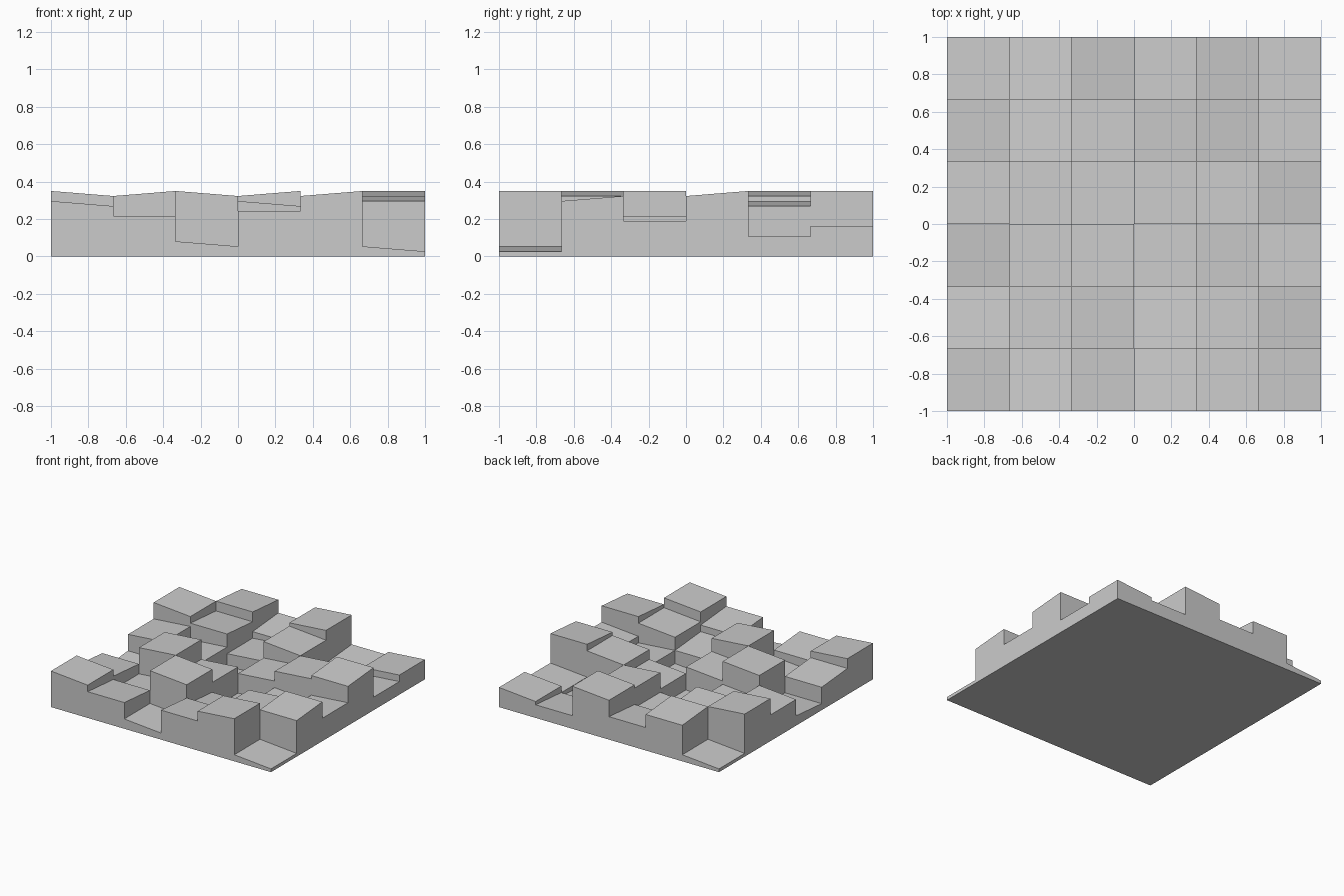
import bpy, bmesh
from mathutils import Vector

if "Cube" in bpy.data.objects:
    bpy.data.objects.remove(bpy.data.objects["Cube"])

N = 6
W = 2 / N
STEP = 0.35 / 13
SEQ = [5, 2, 10, 3, 7, 9]          # well level = (SEQ[i] + SEQ[j]) mod 13
# Side each sloped top rises towards: E=+x W=-x N=+y S=-y (first row is the front)
RISE = ["WSWSEW",
        "SEWSEN",
        "NEEEWE",
        "EEEEEN",
        "WSEWNE",
        "ESNENE"]


def height(i, j, u, v):
    """Top height of cell (i, j) at its local corner u, v (0 or 1)."""
    t = {"E": u, "W": 1 - u, "N": v, "S": 1 - v}[RISE[j][i]]
    return ((SEQ[i] + SEQ[j]) % 13 + t) * STEP


bm = bmesh.new()


def add_face(points, direction):
    """Add a polygon without repeated corners, facing the given direction."""
    pts = []
    for p in map(Vector, points):
        if all((p - q).length > 1e-5 for q in pts):
            pts.append(p)
    if len(pts) < 3:
        return
    f = bm.faces.new([bm.verts.new(p) for p in pts])
    f.normal_update()
    if f.normal.dot(Vector(direction)) < 0:
        f.normal_flip()


def edge(i, j, side_axis, side):
    """Heights along one side of a cell, or ground level outside the panel."""
    if not (0 <= i < N and 0 <= j < N):
        return 0, 0
    if side_axis == 0:
        return height(i, j, side, 0), height(i, j, side, 1)
    return height(i, j, 0, side), height(i, j, 1, side)


# Sloped block tops
for i in range(N):
    for j in range(N):
        add_face([(-1 + (i + u) * W, -1 + (j + v) * W, height(i, j, u, v))
                  for u, v in ((0, 0), (1, 0), (1, 1), (0, 1))], (0, 0, 1))

# Step walls between neighbouring blocks and around the outside
for axis in (0, 1):
    for k in range(N + 1):
        for m in range(N):
            a, b = ((k - 1, m), (k, m)) if axis == 0 else ((m, k - 1), (m, k))
            a0, a1 = edge(*a, axis, 1)
            b0, b1 = edge(*b, axis, 0)
            c, s, e = -1 + k * W, -1 + m * W, -1 + (m + 1) * W
            pts = [(s, a0), (e, a1), (e, b1), (s, b0)]
            sign = 1 if a0 + a1 > b0 + b1 else -1
            if axis == 0:
                add_face([(c, p, z) for p, z in pts], (sign, 0, 0))
            else:
                add_face([(p, c, z) for p, z in pts], (0, sign, 0))

# Flat back of the panel
add_face([(-1, -1, 0), (1, -1, 0), (1, 1, 0), (-1, 1, 0)], (0, 0, -1))

mesh = bpy.data.meshes.new("diffuser_panel")
bm.to_mesh(mesh)
bm.free()
panel = bpy.data.objects.new("diffuser_panel", mesh)
bpy.context.collection.objects.link(panel)
